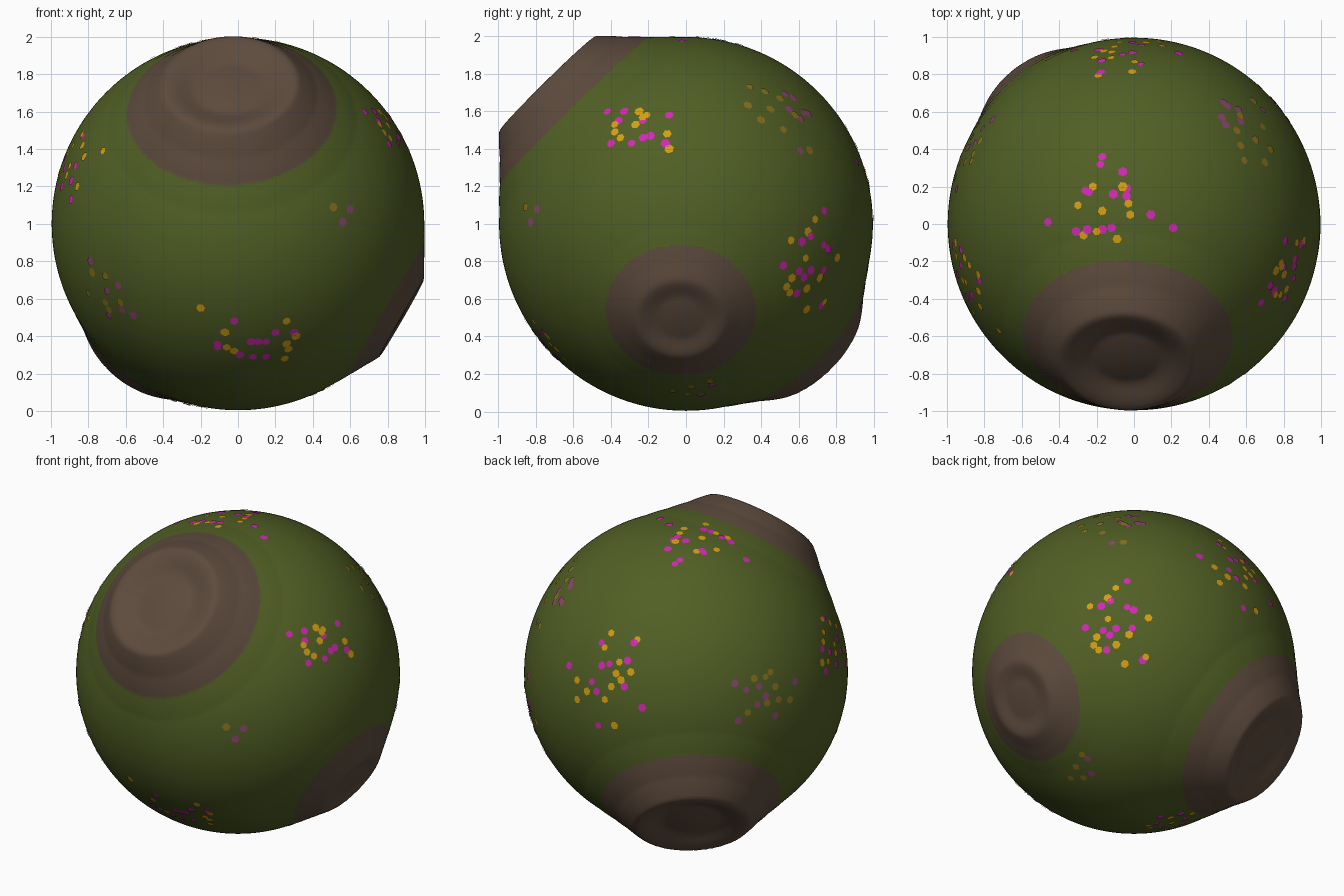
import bpy, bmesh, math, random
from mathutils import Vector

if "Cube" in bpy.data.objects:
    bpy.data.objects.remove(bpy.data.objects["Cube"])

random.seed(4)
CENTRE = Vector((0, 0, 1))
RADIUS = 0.996


def material(name, rgb):
    m = bpy.data.materials.new(name)
    m.diffuse_color = (*rgb, 1)
    m.use_nodes = True
    m.node_tree.nodes["Principled BSDF"].inputs["Base Color"].default_value = m.diffuse_color
    return m


GREEN = material("grass green", (0.082, 0.115, 0.018))
BROWN = material("crater brown", (0.110, 0.070, 0.047))
MAGENTA = material("magenta", (0.64, 0.022, 0.45))
GOLD = material("gold", (0.64, 0.34, 0.006))
PURPLE = material("faded purple", (0.27, 0.062, 0.17))
OCHRE = material("faded gold", (0.25, 0.17, 0.012))

# Craters: direction, half-angle of the brown area (degrees), height scale
CRATERS = [
    (Vector((-0.04, -0.70, 0.71)).normalized(), 33.5, 1.0),
    (Vector((0.866, -0.03, -0.50)).normalized(), 23.5, 0.36),
    (Vector((-0.48, 0.62, -0.62)).normalized(), 33.0, 1.0),
]
# Crater section: (fraction of the half-angle, height)
PROFILE = [(0, 0.035), (0.28, 0.035), (0.57, 0.115), (0.78, 0.055), (1.0, 0.018), (1.25, 0)]


def crater_height(t):
    for (a, ha), (b, hb) in zip(PROFILE, PROFILE[1:]):
        if t <= b:
            s = (t - a) / (b - a)
            if a < 0.57:                      # soft inner wall, straighter outer slope
                s = s * s * (3 - 2 * s)
            return ha + (hb - ha) * s
    return 0


def surface_radius(d):
    return RADIUS + sum(k * crater_height(math.degrees(d.angle(c)) / h) for c, h, k in CRATERS)


# Planet ball with raised craters
bm = bmesh.new()
bmesh.ops.create_icosphere(bm, subdivisions=7, radius=1)
for v in bm.verts:
    d = v.co.normalized()
    v.co = d * surface_radius(d)
for f in bm.faces:
    d = f.calc_center_median().normalized()
    f.material_index = int(any(math.degrees(d.angle(c)) < h for c, h, k in CRATERS))
    f.smooth = True
mesh = bpy.data.meshes.new("planet")
bm.to_mesh(mesh)
bm.free()
mesh.materials.append(GREEN)
mesh.materials.append(BROWN)
planet = bpy.data.objects.new("planet", mesh)
planet.location = CENTRE
bpy.context.collection.objects.link(planet)


def flowers(name, azimuth, elevation, pinks, yellows, mats=(MAGENTA, GOLD)):
    """Hexagon petals placed where a view from this direction sees them."""
    a, e = math.radians(azimuth), math.radians(elevation)
    right = Vector((math.cos(a), math.sin(a), 0))
    toward = Vector((math.cos(e) * math.sin(a), -math.cos(e) * math.cos(a), math.sin(e)))
    up = toward.cross(right)
    bm = bmesh.new()
    for index, spots in enumerate((pinks, yellows)):
        for x, y in spots:
            d = (right * x + up * y + toward * math.sqrt(max(0, 1 - x * x - y * y))).normalized()
            s = d.orthogonal().normalized()
            t = d.cross(s)
            size, turn = random.uniform(0.022, 0.027), random.uniform(0, 1)
            mid = d * (surface_radius(d) + random.uniform(0.003, 0.005))
            ring = [turn + i * math.tau / 6 for i in range(6)]
            f = bm.faces.new([bm.verts.new(mid + (s * math.cos(r) + t * math.sin(r)) * size) for r in ring])
            f.material_index = index
    mesh = bpy.data.meshes.new(name)
    bm.to_mesh(mesh)
    bm.free()
    for m in mats:
        mesh.materials.append(m)
    ob = bpy.data.objects.new(name, mesh)
    ob.location = CENTRE
    bpy.context.collection.objects.link(ob)


FADED = (PURPLE, OCHRE)

# Bright flower patches
flowers("top_flowers", 0, 90,
        [(-.17, .36), (-.18, .32), (-.06, .28), (-.26, .18), (-.24, .17), (-.11, .16), (-.04, .19), (-.04, .15),
         (.09, .05), (.21, -.02), (-.46, .01), (-.31, -.04), (-.25, -.03), (-.17, -.03), (-.12, -.02)],
        [(-.22, .20), (-.30, .10), (-.17, .07), (-.06, .20), (-.03, .11), (-.02, .05), (-.27, -.06),
         (-.20, -.04), (-.09, -.08)])
flowers("right_flowers", 90, 0,
        [(-.42, .60), (-.33, .60), (-.36, .55), (-.23, .55), (-.09, .58), (-.19, .47), (-.23, .46), (-.11, .43),
         (-.29, .43), (-.40, .43)],
        [(-.25, .60), (-.21, .58), (-.27, .53), (-.23, .57), (-.38, .53), (-.38, .49), (-.35, .46),
         (-.10, .48), (-.09, .40)])
flowers("back_right_flowers", 137, -30,
        [(.01, .56), (-.09, .44), (.01, .40), (.05, .38), (-.25, .28), (-.14, .26), (-.06, .27), (.04, .27),
         (-.10, .23), (-.12, .14), (.10, .07), (-.15, .41)],
        [(-.06, .52), (-.11, .46), (-.22, .41), (.14, .33), (-.11, .33), (.02, .23), (-.18, .22), (-.06, .17),
         (-.17, .14), (-.20, .17), (.12, .09), (-.01, .05)])
flowers("front_low_flowers", 0, 0,
        [(-.02, -.52), (-.11, -.64), (-.11, -.66), (.07, -.63), (.11, -.63), (.15, -.63), (.20, -.58),
         (.30, -.58), (.08, -.71), (.15, -.71), (.01, -.70)],
        [(-.20, -.45), (-.07, -.58), (-.06, -.66), (-.02, -.68), (.26, -.52), (.26, -.64), (.27, -.67),
         (.31, -.60), (.25, -.72)])
flowers("left_flowers", -90, 0,
        [(.38, .31), (.43, .13), (.30, .47), (.39, .23), (.14, .35), (.22, .30), (.27, .20), (.12, .22)],
        [(.57, .39), (.44, .36), (.27, .48), (.17, .26), (.10, .28), (.47, .20), (.18, .38), (.31, .31),
         (.30, .26), (.22, .42), (.36, .42)])
flowers("back_flowers", 215, 25,
        [(-.72, .04), (-.52, .18), (-.32, .18), (-.52, .04), (-.47, .05), (-.38, -.09), (-.58, -.06),
         (-.27, -.22), (-.54, -.33), (-.36, .07), (-.55, -.12)],
        [(-.46, .24), (-.30, .20), (-.50, .15), (-.41, .06), (-.43, -.01), (-.40, -.05), (-.34, 0),
         (-.67, -.05), (-.67, -.17), (-.61, -.12), (-.46, -.09), (-.50, -.17), (-.44, -.33)])
flowers("bottom_flowers", 0, -90,
        [(-.22, .05), (-.30, .10), (-.36, -.06), (-.27, -.12), (-.42, .04), (-.18, -.04)],
        [(-.24, .13), (-.32, .02), (-.40, .11), (-.25, -.05), (-.34, -.14), (-.20, .10)])

# Faded flower patches
flowers("faded_back_right_flowers", 0, 90,
        [(.48, .65), (.50, .63), (.47, .57), (.56, .61), (.57, .55), (.69, .61), (.49, .53)],
        [(.64, .66), (.57, .58), (.69, .52), (.55, .50), (.65, .45), (.57, .42), (.59, .34), (.70, .33),
         (.73, .40)], FADED)
flowers("faded_front_flowers", 0, 0, [(.60, .08), (.56, .01)], [(.51, .09)], FADED)
flowers("faded_front_left_flowers", 0, 0,
        [(-.79, -.20), (-.64, -.33), (-.70, -.36), (-.62, -.46), (-.56, -.49), (-.69, -.49)],
        [(-.78, -.26), (-.71, -.28), (-.80, -.37), (-.71, -.42), (-.63, -.42), (-.69, -.46)], FADED)
flowers("faded_left_flowers", 215, 25,
        [(.30, -.07), (.45, -.09), (.67, -.06), (.32, -.30), (.44, -.20), (.49, -.15), (.37, -.11), (.55, -.27)],
        [(.52, 0), (.55, -.09), (.64, -.17), (.49, -.03), (.38, -.25), (.50, -.19), (.42, -.04), (.57, -.17)],
        FADED)
flowers("faded_low_right_flowers", 90, 0, [(.14, -.86), (.08, -.91)],
        [(-.07, -.89), (.03, -.87), (.01, -.91), (.13, -.84)], FADED)
